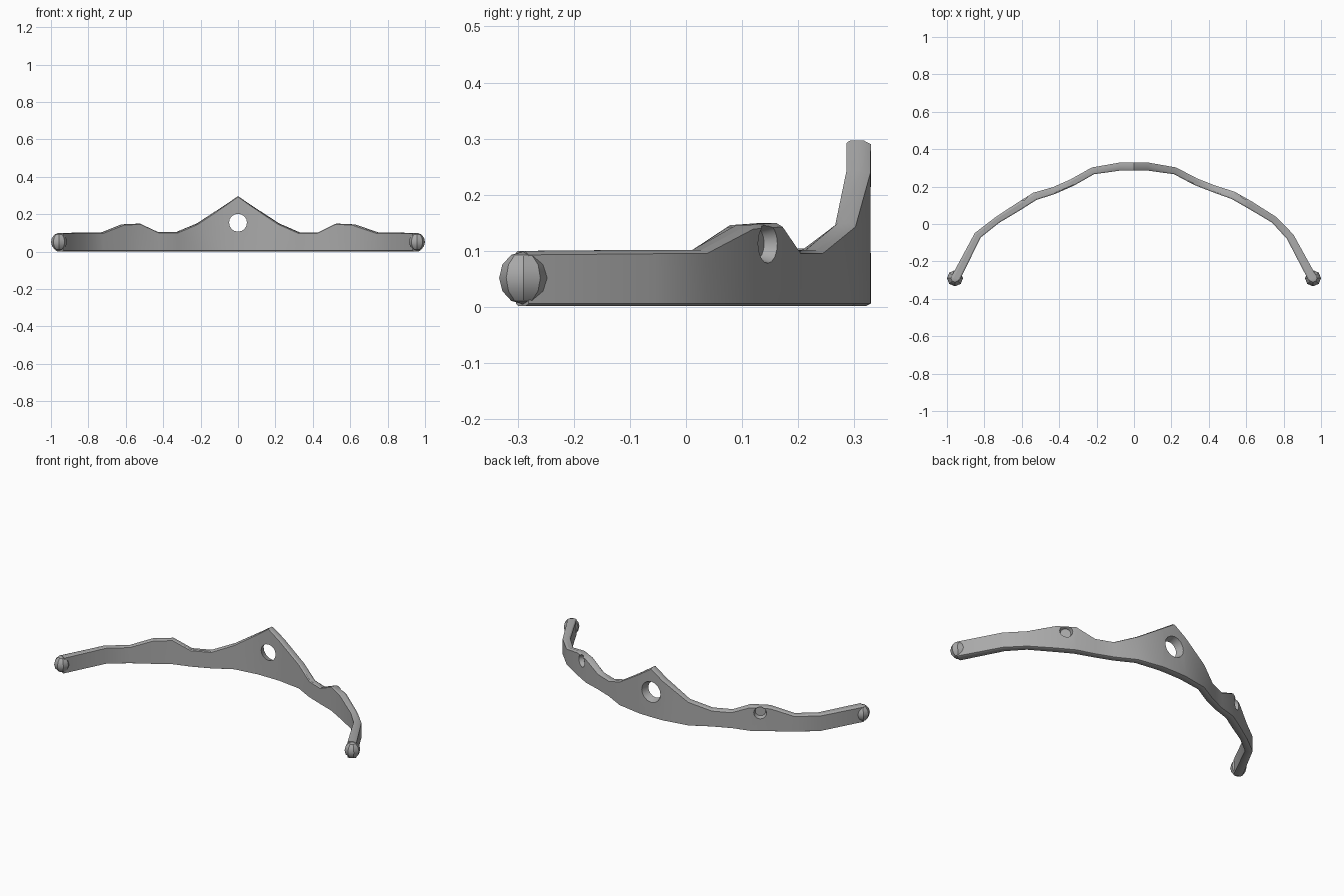
import bpy, bmesh, math
from mathutils import Vector

cube = bpy.data.objects.get("Cube")
if cube:
    bpy.data.objects.remove(cube, do_unlink=True)

metal = bpy.data.materials.new("grey metal")
metal.use_nodes = True
GREY = (0.40, 0.40, 0.40, 1)
metal.diffuse_color = GREY
metal.node_tree.nodes["Principled BSDF"].inputs["Base Color"].default_value = GREY

# Centre line of the band: x, y, top height, thickness
LEFT = [(0.075, 0.307, 0.245, 0.043), (0.22, 0.284, 0.15, 0.038), (0.33, 0.226, 0.102, 0.038),
        (0.43, 0.187, 0.102, 0.038), (0.53, 0.153, 0.15, 0.042), (0.62, 0.102, 0.146, 0.042),
        (0.75, 0.022, 0.102, 0.038), (0.835, -0.068, 0.102, 0.042), (0.955, -0.292, 0.10, 0.048)]
RIGHT = [(-0.075, 0.307, 0.245, 0.043), (-0.22, 0.284, 0.15, 0.038), (-0.33, 0.222, 0.104, 0.038),
         (-0.43, 0.178, 0.104, 0.038), (-0.53, 0.148, 0.15, 0.042), (-0.62, 0.091, 0.146, 0.042),
         (-0.73, 0.022, 0.102, 0.036), (-0.835, -0.06, 0.102, 0.04), (-0.955, -0.292, 0.10, 0.048)]
STATIONS = RIGHT[::-1] + [(0, 0.308, 0.297, 0.043)] + LEFT


def finish(ob):
    bpy.ops.object.select_all(action="DESELECT")
    ob.select_set(True)
    bpy.context.view_layer.objects.active = ob
    bpy.ops.object.shade_smooth_by_angle(angle=math.radians(28))


def new_object(name, bm):
    bmesh.ops.recalc_face_normals(bm, faces=bm.faces)
    mesh = bpy.data.meshes.new(name)
    bm.to_mesh(mesh)
    bm.free()
    mesh.materials.append(metal)
    ob = bpy.data.objects.new(name, mesh)
    bpy.context.collection.objects.link(ob)
    return ob


# Band: chamfered upright section swept along the arc
bm = bmesh.new()
rings = []
for i, (x, y, top, thick) in enumerate(STATIONS):
    a = STATIONS[max(i - 1, 0)]
    b = STATIONS[min(i + 1, len(STATIONS) - 1)]
    along = Vector((b[0] - a[0], b[1] - a[1], 0)).normalized()
    out = Vector((-along.y, along.x, 0)) * thick / 2
    section = [(-1, 0.006), (-0.6, 0.002), (0.6, 0.002), (1, 0.006),
               (1, top - 0.007), (0.4, top), (-0.7, top), (-1, top - 0.004)]
    rings.append([bm.verts.new(Vector((x, y, z)) + out * s) for s, z in section])
for a, b in zip(rings, rings[1:]):
    for j in range(len(a)):
        k = (j + 1) % len(a)
        bm.faces.new((a[j], a[k], b[k], b[j]))
bm.faces.new(rings[0])
bm.faces.new(rings[-1])
band = new_object("band", bm)


# Holes: a flared one through the peak, a blind socket on each side
def cut(name, centre, direction, r_in, r_out, depth):
    bpy.ops.mesh.primitive_cone_add(vertices=16, radius1=r_in, radius2=r_out, depth=depth, location=centre)
    cutter = bpy.context.object
    cutter.name = name
    cutter.rotation_euler = Vector(direction).to_track_quat("Z", "Y").to_euler()
    cutter.hide_render = True
    mod = band.modifiers.new(name, "BOOLEAN")
    mod.operation = "DIFFERENCE"
    mod.solver = "EXACT"
    mod.object = cutter
    bpy.context.view_layer.objects.active = band
    bpy.ops.object.modifier_apply(modifier=name)
    bpy.data.objects.remove(cutter, do_unlink=True)


cut("peak_hole", (0, 0.308, 0.155), (0, 1, 0), 0.042, 0.068, 0.08)
for side, y in ((1, 0.129), (-1, 0.121)):
    n = Vector((side * 0.52, 0.85, 0)).normalized()
    cut("side_socket", Vector((side * 0.575, y, 0.113)) + n * 0.02, n, 0.028, 0.042, 0.05)
finish(band)

# Faceted knob on each end
for side, name in ((1, "left_knob"), (-1, "right_knob")):
    bm = bmesh.new()
    bmesh.ops.create_uvsphere(bm, u_segments=8, v_segments=6, radius=0.043)
    for v in bm.verts:
        v.co = (side * 0.957 + v.co.x, -0.29 + v.co.y, 0.052 + v.co.z * 1.1)
    finish(new_object(name, bm))
